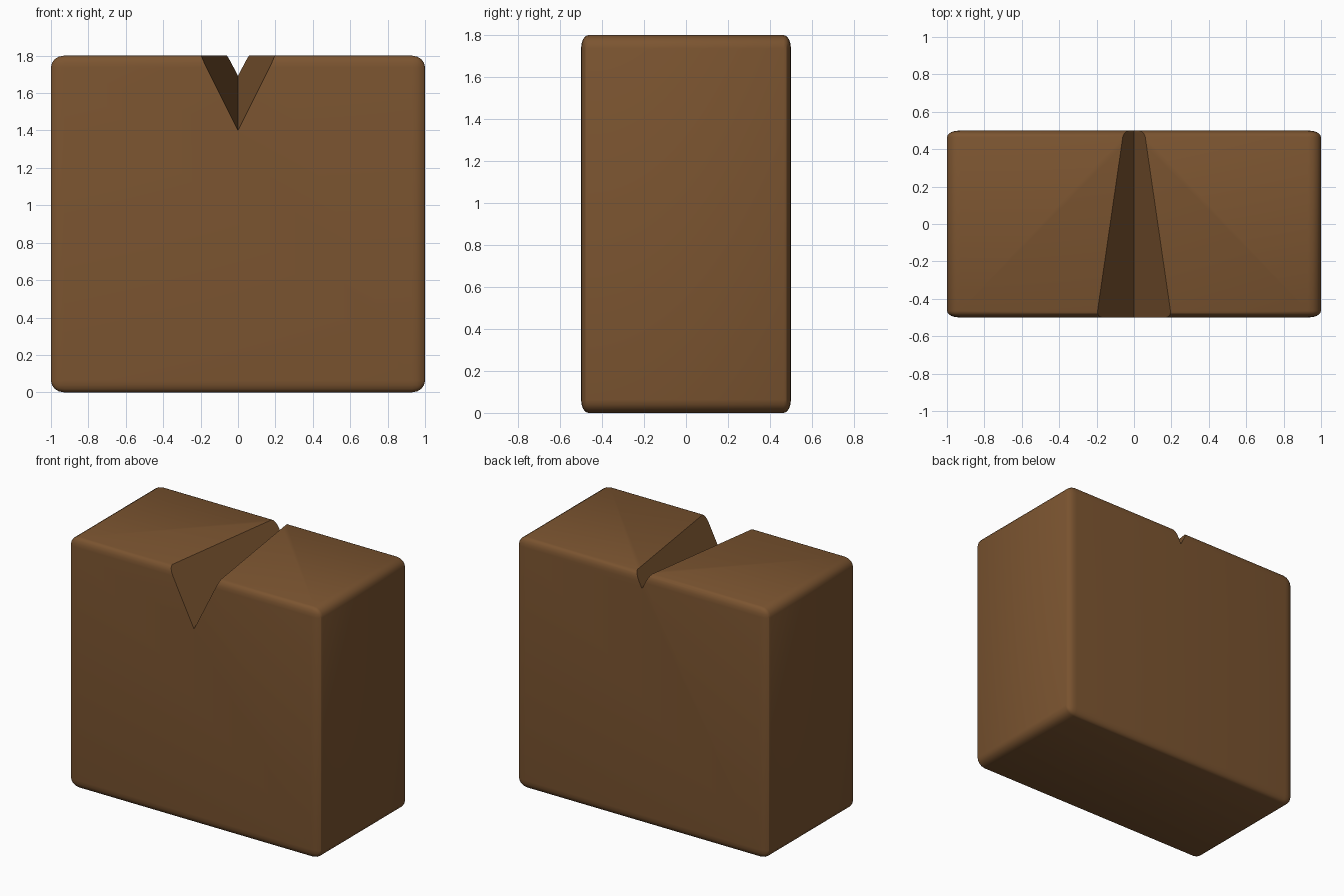
import bpy, bmesh, math

if "Cube" in bpy.data.objects:
    bpy.data.objects.remove(bpy.data.objects["Cube"])

# Block: unit cube bevelled first, then stretched so the rounding stretches too
bm = bmesh.new()
bmesh.ops.create_cube(bm, size=1)
bmesh.ops.bevel(bm, geom=bm.edges[:], offset=0.035, segments=4,
                profile=0.5, affect='EDGES')
bmesh.ops.scale(bm, vec=(2, 1, 1.8), verts=bm.verts)
bmesh.ops.translate(bm, vec=(0, 0, 0.9), verts=bm.verts)
mesh = bpy.data.meshes.new("notched_block")
bm.to_mesh(mesh)
bm.free()
block = bpy.data.objects.new("notched_block", mesh)
bpy.context.collection.objects.link(block)

# Tapered V wedge: deep at the front, shallow at the back
bm = bmesh.new()
top = 2.0
for y in (-0.7, 0.7):
    bottom = 1.4 + 0.29 * (y + 0.5)
    half = (top - bottom) / 2
    for x, z in ((0, bottom), (half, top), (-half, top)):
        bm.verts.new((x, y, z))
bmesh.ops.convex_hull(bm, input=bm.verts[:])
bmesh.ops.recalc_face_normals(bm, faces=bm.faces[:])
mesh = bpy.data.meshes.new("notch_cutter")
bm.to_mesh(mesh)
bm.free()
cutter = bpy.data.objects.new("notch_cutter", mesh)
bpy.context.collection.objects.link(cutter)

# Cut the notch
cut = block.modifiers.new("notch", 'BOOLEAN')
cut.operation = 'DIFFERENCE'
cut.solver = 'EXACT'
cut.object = cutter
bpy.context.view_layer.objects.active = block
block.select_set(True)
bpy.ops.object.modifier_apply(modifier=cut.name)
bpy.data.objects.remove(cutter)
bpy.ops.object.shade_smooth_by_angle(angle=math.radians(30))

# Brown colour
brown = bpy.data.materials.new("brown")
brown.diffuse_color = (0.2, 0.09, 0.03, 1)
brown.use_nodes = True
brown.node_tree.nodes["Principled BSDF"].inputs["Base Color"].default_value = brown.diffuse_color
block.data.materials.clear()
block.data.materials.append(brown)
